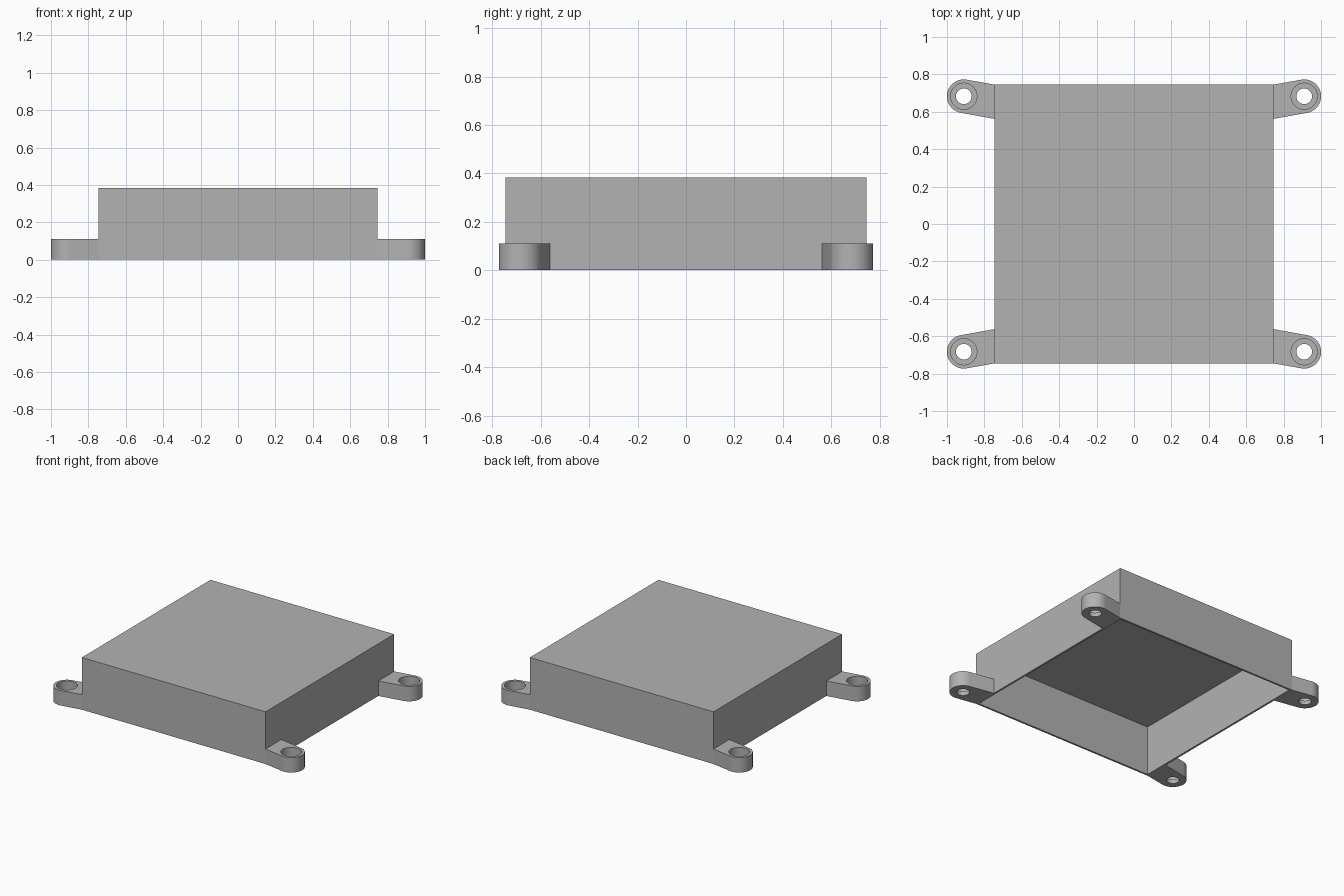
import bpy, bmesh, math
from mathutils import Vector

if "Cube" in bpy.data.objects:
    bpy.data.objects.remove(bpy.data.objects["Cube"])

HALF, HEIGHT, WALL = 0.745, 0.383, 0.02      # enclosure shell
TAB_C, TAB_R, TAB_H = Vector((0.91, 0.683)), 0.09, 0.11
BORE_R, HOLE_R, BORE_FLOOR = 0.07, 0.042, 0.03

grey = bpy.data.materials.new("grey_plastic")
grey.diffuse_color = (0.45, 0.45, 0.45, 1)
grey.use_nodes = True
grey.node_tree.nodes["Principled BSDF"].inputs["Base Color"].default_value = grey.diffuse_color


def make_object(name, bm):
    bmesh.ops.recalc_face_normals(bm, faces=bm.faces)
    mesh = bpy.data.meshes.new(name)
    bm.to_mesh(mesh)
    bm.free()
    mesh.materials.append(grey)
    obj = bpy.data.objects.new(name, mesh)
    bpy.context.collection.objects.link(obj)
    return obj


def prism(name, outline, z0, z1):
    bm = bmesh.new()
    face = bm.faces.new([bm.verts.new((x, y, z0)) for x, y in outline])
    out = bmesh.ops.extrude_face_region(bm, geom=[face])
    verts = [g for g in out["geom"] if isinstance(g, bmesh.types.BMVert)]
    bmesh.ops.translate(bm, verts=verts, vec=(0, 0, z1 - z0))
    return make_object(name, bm)


def arc(center, r, a0, a1, n):
    return [(center.x + r * math.cos(a0 + (a1 - a0) * i / n),
             center.y + r * math.sin(a0 + (a1 - a0) * i / n)) for i in range(n + 1)]


def tangent_angle(point, side):
    d = Vector(point) - TAB_C
    return math.atan2(d.y, d.x) + side * math.acos(TAB_R / d.length)


def activate(obj):
    bpy.ops.object.select_all(action='DESELECT')
    obj.select_set(True)
    bpy.context.view_layer.objects.active = obj


# Cover: box with an open underside and thin walls
square = [(-HALF, -HALF), (HALF, -HALF), (HALF, HALF), (-HALF, HALF)]
cover = prism("cover", square, 0, HEIGHT)
bm = bmesh.new()
bm.from_mesh(cover.data)
bm.faces.ensure_lookup_table()
bottom = min(bm.faces, key=lambda f: f.calc_center_median().z)
bmesh.ops.inset_region(bm, faces=[bottom], thickness=WALL)
out = bmesh.ops.extrude_face_region(bm, geom=[bottom])
verts = [g for g in out["geom"] if isinstance(g, bmesh.types.BMVert)]
bmesh.ops.translate(bm, verts=verts, vec=(0, 0, HEIGHT - WALL))
if bottom.is_valid:
    bmesh.ops.delete(bm, geom=[bottom], context='FACES')
bmesh.ops.recalc_face_normals(bm, faces=bm.faces)
bm.to_mesh(cover.data)
bm.free()

# Mounting tab: straight sides running tangent into a rounded end
outer, inner = (HALF, HALF), (HALF, 0.562)
a_low = tangent_angle(inner, 1) - 2 * math.pi
a_high = tangent_angle(outer, -1)
a_low = (a_low + math.pi) % (2 * math.pi) - math.pi
tab = prism("mounting_tabs", [inner] + arc(TAB_C, TAB_R, a_low, a_high, 32) + [outer], 0, TAB_H)

# Stepped screw hole through the tab
for name, r, z0, z1 in (("screw_recess", BORE_R, BORE_FLOOR, 0.2),
                        ("screw_hole", HOLE_R, -0.1, 0.25)):
    cutter = prism(name, arc(TAB_C, r, 0, 2 * math.pi, 48)[:-1], z0, z1)
    cutter.hide_render = True
    mod = tab.modifiers.new(name, 'BOOLEAN')
    mod.operation, mod.solver, mod.object = 'DIFFERENCE', 'EXACT', cutter
    activate(tab)
    bpy.ops.object.modifier_apply(modifier=mod.name)
    bpy.data.objects.remove(cutter)

# Repeat the tab on all four corners
mirror = tab.modifiers.new("corners", 'MIRROR')
mirror.use_axis = (True, True, False)
mirror.use_mirror_merge = False
activate(tab)
bpy.ops.object.modifier_apply(modifier=mirror.name)
bpy.ops.object.shade_smooth_by_angle(angle=math.radians(30))
